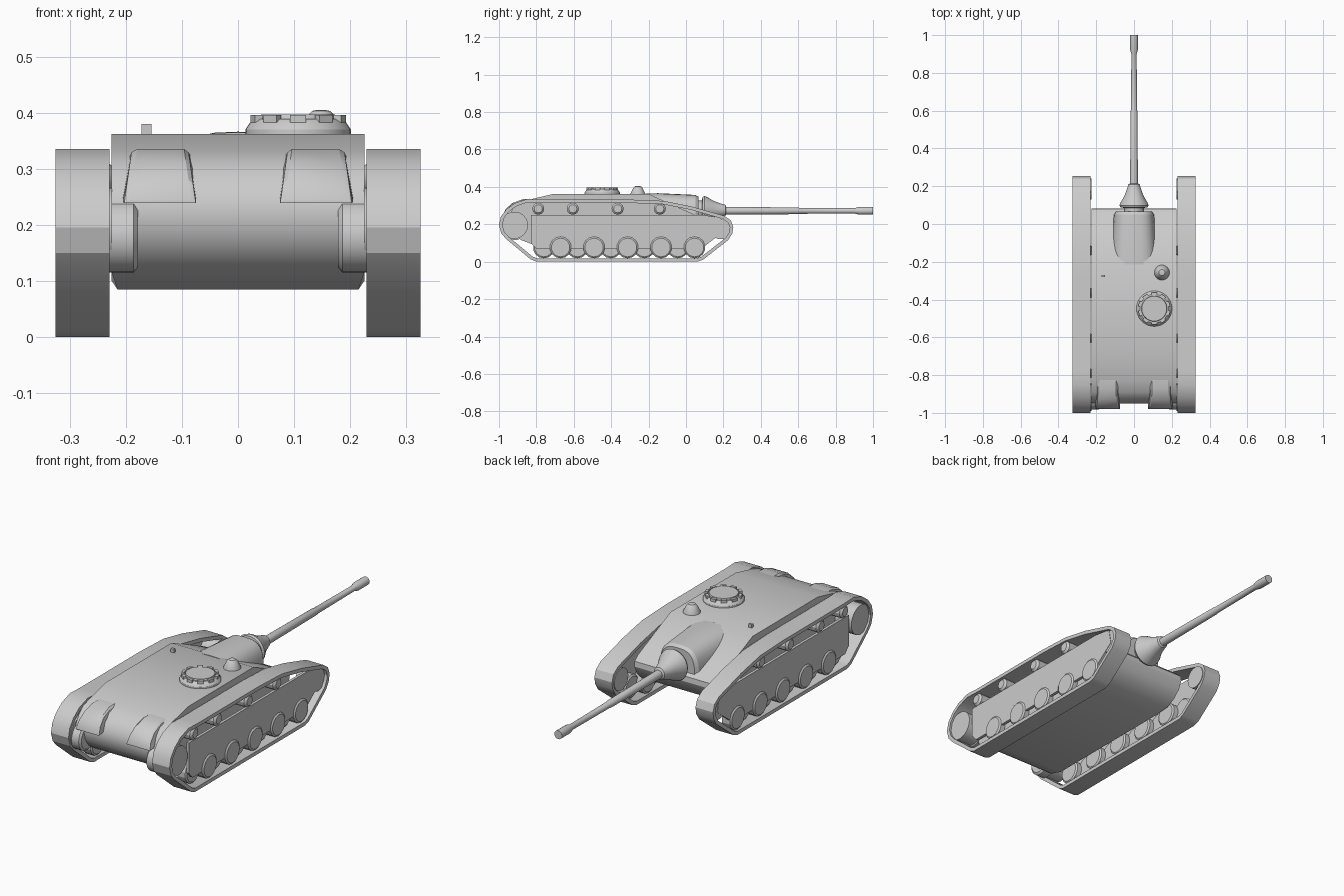
import bpy, bmesh, math
from mathutils import Vector, Matrix

if "Cube" in bpy.data.objects:
    bpy.data.objects.remove(bpy.data.objects["Cube"])


def finish(name, bm, mirror=False, smooth=True):
    bmesh.ops.recalc_face_normals(bm, faces=bm.faces)
    me = bpy.data.meshes.new(name)
    bm.to_mesh(me)
    bm.free()
    ob = bpy.data.objects.new(name, me)
    bpy.context.collection.objects.link(ob)
    if mirror:
        ob.modifiers.new("Mirror", 'MIRROR').use_mirror_merge = False
    if smooth:
        bpy.context.view_layer.objects.active = ob
        ob.select_set(True)
        bpy.ops.object.shade_smooth_by_angle(angle=math.radians(25))
        ob.select_set(False)
    return ob


def loft(bm, rings, cap=True, closed=False):
    vs = [[bm.verts.new(p) for p in r] for r in rings]
    n = len(vs[0])
    for k in range(len(vs) if closed else len(vs) - 1):
        a, b = vs[k], vs[(k + 1) % len(vs)]
        for i in range(n):
            j = (i + 1) % n
            bm.faces.new((a[i], a[j], b[j], b[i]))
    if cap and not closed:
        bm.faces.new(vs[0])
        bm.faces.new(vs[-1])


def prism(bm, pts, x0, x1):
    loft(bm, [[(x, y, z) for y, z in pts] for x in (x0, x1)])


def lathe(bm, profile, loc, axis, n=24):
    # profile: (distance along axis, radius)
    rot = Vector((0, 0, 1)).rotation_difference(Vector(axis)).to_matrix()
    rings = [[rot @ Vector((r * math.cos(2 * math.pi * i / n), r * math.sin(2 * math.pi * i / n), t))
              + Vector(loc) for i in range(n)] for t, r in profile]
    loft(bm, rings)


def box(bm, loc, size, turn=0):
    m = Matrix.Translation(loc) @ Matrix.Rotation(turn, 4, 'Z') @ Matrix.Diagonal((*size, 1))
    bmesh.ops.create_cube(bm, size=1, matrix=m)


def inset(pts, d):
    # offset a counter-clockwise outline inwards
    out = []
    for i, p in enumerate(pts):
        p, a, b = Vector(p), Vector(pts[i - 1]), Vector(pts[(i + 1) % len(pts)])
        e, f = (p - a).normalized(), (b - p).normalized()
        n1, n2 = Vector((-e.y, e.x)), Vector((-f.y, f.x))
        out.append(tuple(p + (n1 + n2) * d / (1 + n1.dot(n2))))
    return out


# Hull with rounded nose and tail
hull = [(-0.71, .362), (-0.83, .334), (-0.89, .315), (-0.925, .285), (-0.945, .25), (-0.95, .215),
        (-0.94, .175), (-0.915, .14), (-0.88, .115), (-0.80, .085), (-0.09, .085), (-0.02, .10),
        (0.03, .125), (0.065, .16), (0.083, .20), (0.08, .225), (0.06, .245), (-0.2, .362)]
bm = bmesh.new()
prism(bm, hull, -0.225, 0.225)
for v in bm.verts:
    if v.co.z < 0.09:
        v.co.x *= 0.955
finish("hull", bm)

# Track belts
belt = [(-0.80, 0), (0.06, 0), (0.09, .01), (0.225, .115), (0.247, .15), (0.253, .185), (0.24, .22),
        (0.205, .245), (0.03, .295), (-0.12, .325), (-0.3, .332), (-0.78, .332), (-0.85, .335),
        (-0.915, .313), (-0.96, .28), (-0.99, .24), (-1.0, .195), (-0.987, .15), (-0.96, .12), (-0.83, .012)]
inner = inset(belt, 0.018)
bm = bmesh.new()
rings = [[(x, y, z) for x, (y, z) in ((.229, o), (.325, o), (.325, i), (.229, i))]
         for o, i in zip(belt, inner)]
loft(bm, rings, closed=True)
finish("track_belt", bm, True)

# Side plates inside the tracks
bm = bmesh.new()
prism(bm, [(-0.83, .25), (0.09, .25), (0.185, .235), (0.2, .16), (0.08, .068), (-0.80, .068), (-0.83, .10)],
      .298, .312)
finish("side_plate", bm, True, False)

# Road wheels, interleaved in two rows
bm = bmesh.new()
for i in range(10):
    x = .262 if i % 2 else .232
    lathe(bm, [(0, .05), (.006, .058), (.050, .058), (.056, .05)], (x, -0.76 + i * .0895, .076), (1, 0, 0), 14)
finish("road_wheels", bm, True)

# Return rollers
bm = bmesh.new()
for y in (-0.79, -0.605, -0.365, -0.14):
    lathe(bm, [(0, .022), (.01, .032), (.085, .032), (.095, .022)], (.225, y, .283), (1, 0, 0), 12)
finish("return_rollers", bm, True)

# Rear and front end wheels, and the drums on their inner side
bm = bmesh.new()
lathe(bm, [(0, .072), (.09, .072)], (.225, -0.917, .195), (1, 0, 0), 24)
lathe(bm, [(0, .055), (.085, .055)], (.225, .185, .175), (1, 0, 0), 24)
finish("end_wheels", bm, True)
bm = bmesh.new()
lathe(bm, [(0, .055), (.008, .065), (.052, .065)], (.178, -0.917, .18), (1, 0, 0), 24)
finish("drive_housing", bm, True)

# Rear engine covers: tapered, humped boxes
bm = bmesh.new()
rings = []
for y, zt, zb in ((-0.80, .335, .31), (-0.87, .335, .29), (-0.93, .313, .25), (-0.965, .28, .243), (-0.98, .245, .24)):
    t = (zt - .243) / .092
    h0, h1 = .065 - .0 * t, .065 - .013 * t
    rings.append([(.14 - h0, y, zb), (.14 - h1, y, zt - .006), (.138 - h1 + .01, y, zt),
                  (.138 + h1 - .01, y, zt), (.138 + h1, y, zt - .006), (.14 + h0, y, zb)])
loft(bm, rings)
finish("rear_cover", bm, True)

# Gun housing: rounded casing growing out of the sloped front
bm = bmesh.new()
rings = []
for y, w, top in ((-0.215, .13, .365), (-0.15, .125, .366), (0.05, .107, .357), (0.066, .095, .347)):
    h = top - .21
    rings.append([(math.copysign(w * abs(math.cos(a)) ** .65, math.cos(a)), y, .21 + h * math.sin(a) ** .65)
                  for a in [max(0, math.pi * i / 16) if i < 16 else math.pi - 1e-6 for i in range(17)]])
loft(bm, rings)
finish("gun_housing", bm)

# Mantlet and barrel
bm = bmesh.new()
lathe(bm, [(.02, .052), (.085, .052), (.088, .072), (.098, .077), (.112, .072), (.15, .05),
           (.195, .034), (.21, .03), (.215, .021)], (0, 0, .274), (0, 1, 0), 32)
finish("mantlet", bm)
bm = bmesh.new()
lathe(bm, [(.18, .021), (.60, .018), (.605, .016), (.90, .014), (.925, .021), (1.0, .021)],
      (0, 0, .272), (0, 1, 0), 24)
finish("gun_barrel", bm)

# Cupola with a ring of vision blocks
c = (.107, -0.448)
bm = bmesh.new()
lathe(bm, [(.355, .094), (.370, .094), (.382, .086), (.389, .076), (.389, .068), (.397, .066)],
      (*c, 0), (0, 0, 1), 36)
finish("cupola", bm)
bm = bmesh.new()
for i in range(10):
    a = 2 * math.pi * (i + .5) / 10
    box(bm, (c[0] + .078 * math.cos(a), c[1] + .078 * math.sin(a), .389), (.014, .028, .014), a)
finish("vision_blocks", bm, smooth=False)

# Roof ventilator and small periscope
bm = bmesh.new()
lathe(bm, [(.32, .042), (.364, .040), (.395, .024), (.403, .016), (.405, .006)], (.148, -0.257, 0), (0, 0, 1), 24)
finish("roof_ventilator", bm)
bm = bmesh.new()
box(bm, (-0.163, -0.275, .369), (.018, .012, .022))
finish("periscope", bm, smooth=False)
